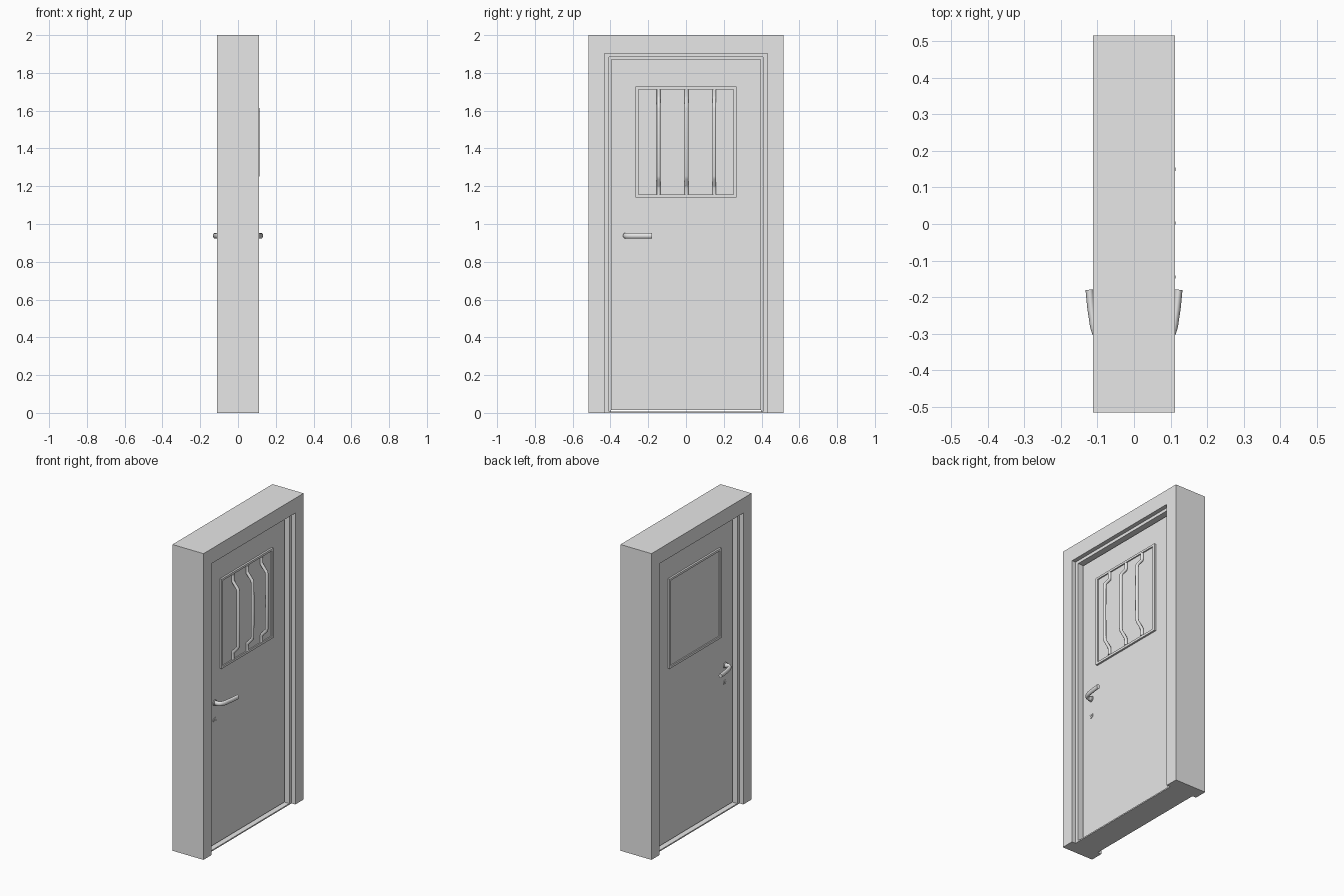
import bpy
import bmesh

cube = bpy.data.objects.get("Cube")
if cube:
    bpy.data.objects.remove(cube, do_unlink=True)

grey = bpy.data.materials.new("light_grey")
grey.use_nodes = True
grey.diffuse_color = (0.8, 0.8, 0.8, 1)
grey.node_tree.nodes["Principled BSDF"].inputs["Base Color"].default_value = (0.8, 0.8, 0.8, 1)


def finish(name, bm):
    bmesh.ops.recalc_face_normals(bm, faces=bm.faces)
    mesh = bpy.data.meshes.new(name)
    bm.to_mesh(mesh)
    bm.free()
    mesh.materials.append(grey)
    obj = bpy.data.objects.new(name, mesh)
    bpy.context.collection.objects.link(obj)


def rect(half_width, bottom, top):
    """Corners in y, z: up one side, over the top and down the other."""
    return [(-half_width, bottom), (-half_width, top), (half_width, top), (half_width, bottom)]


def surround(name, outer, inner, half_depth, closed=False):
    """Band between two outlines, extruded along x; open at the bottom unless closed."""
    bm = bmesh.new()
    rows = [[bm.verts.new((x, y, z)) for y, z in outline]
            for outline, x in ((outer, -half_depth), (outer, half_depth),
                               (inner, half_depth), (inner, -half_depth))]
    for i in range(4 if closed else 3):
        j = (i + 1) % 4
        for k in range(4):
            a, b = rows[k], rows[(k + 1) % 4]
            bm.faces.new((a[i], a[j], b[j], b[i]))
    if not closed:
        for i in (0, 3):
            bm.faces.new([row[i] for row in rows])
    finish(name, bm)


def box(name, half_depth, half_width, bottom, top):
    bm = bmesh.new()
    bmesh.ops.create_cube(bm, size=1)
    for v in bm.verts:
        v.co.x *= 2 * half_depth
        v.co.y *= 2 * half_width
        v.co.z = bottom + (v.co.z + 0.5) * (top - bottom)
    finish(name, bm)


def rod(name, points, radius, smooth_path=False):
    """Round rod along a path, turned into a smooth mesh."""
    curve = bpy.data.curves.new(name, "CURVE")
    curve.dimensions = "3D"
    curve.bevel_depth = radius
    curve.bevel_resolution = 6
    curve.use_fill_caps = True
    if smooth_path:
        spline = curve.splines.new("BEZIER")
        spline.bezier_points.add(len(points) - 1)
        for bp, p in zip(spline.bezier_points, points):
            bp.co = p
            bp.handle_left_type = bp.handle_right_type = "AUTO"
        spline.resolution_u = 6
    else:
        spline = curve.splines.new("POLY")
        spline.points.add(len(points) - 1)
        for sp, p in zip(spline.points, points):
            sp.co = (*p, 1)
    curve.materials.append(grey)
    obj = bpy.data.objects.new(name, curve)
    bpy.context.collection.objects.link(obj)
    bpy.ops.object.select_all(action="DESELECT")
    obj.select_set(True)
    bpy.context.view_layer.objects.active = obj
    bpy.ops.object.convert(target="MESH")
    bpy.ops.object.shade_smooth_by_angle()
    return bpy.context.view_layer.objects.active


# Stepped door frame with threshold
casing_hole, lining_hole = rect(0.432, 0, 1.903), rect(0.408, 0, 1.883)
surround("frame_casing", rect(0.516, 0, 2), casing_hole, 0.112)
surround("frame_lining", casing_hole, lining_hole, 0.085)
surround("frame_stop", lining_hole, rect(0.396, 0, 1.871), 0.03)
box("threshold", 0.085, 0.408, 0, 0.008)

# Door leaf with a glazed opening and a slightly raised bead
window = rect(0.267, 1.14, 1.727)
surround("door_leaf", rect(0.397, 0.014, 1.872), window, 0.057, closed=True)
surround("window_bead", window, rect(0.252, 1.155, 1.713), 0.069, closed=True)
box("window_pane", 0.061, 0.252, 1.155, 1.713)

# Cranked window bars on one side
bar = [(0.064, 1.712), (0.064, 1.675), (0.068, 1.663), (0.099, 1.625), (0.103, 1.61),
       (0.104, 1.43), (0.103, 1.255), (0.099, 1.24), (0.068, 1.205), (0.064, 1.193),
       (0.064, 1.156)]
for i, y in enumerate((-0.145, 0.003, 0.15)):
    rod(f"window_bar_{i + 1}", [(x, y, z) for x, z in bar], 0.01)

# Oval lever handles, rosettes and keyholes on both sides
lever = [(0.05, -0.32), (0.088, -0.319), (0.102, -0.302), (0.114, -0.25), (0.122, -0.18)]
for side, label in ((1, "left"), (-1, "right")):
    handle = rod(f"handle_{label}", [(side * x, y, 0) for x, y in lever], 0.011, True)
    handle.location.z = 0.938
    handle.scale.z = 1.35
    for part, z, radius, face in (("rosette", 0.938, 0.019, 0.062),
                                  ("keyhole_plate", 0.825, 0.017, 0.06),
                                  ("keyhole", 0.825, 0.007, 0.064)):
        rod(f"{part}_{label}", [(side * x, -0.322, z) for x in (0.05, face)], radius)
